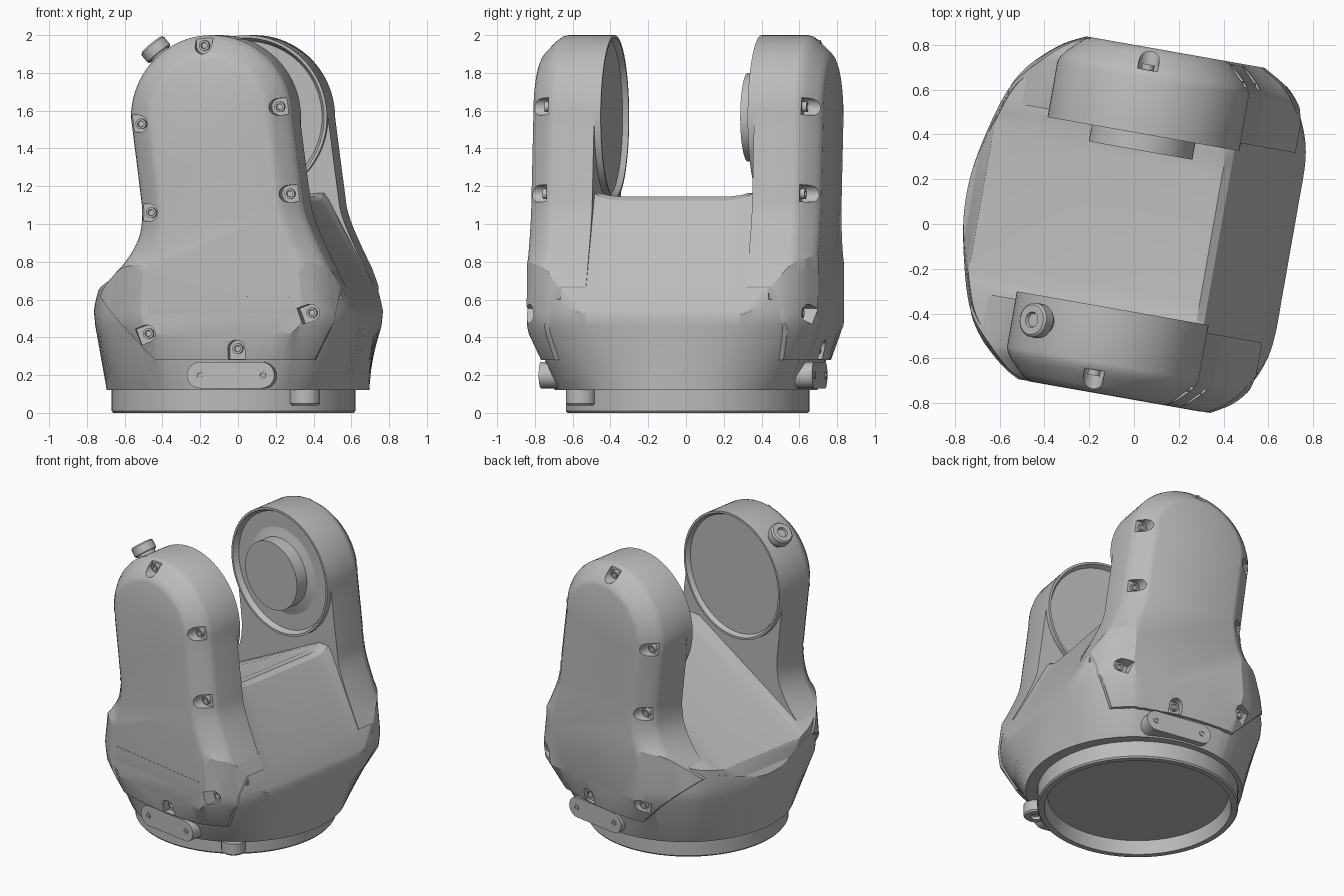
import bpy, bmesh, math
from mathutils import Vector, Matrix

cube = bpy.data.objects.get("Cube")
if cube:
    bpy.data.objects.remove(cube, do_unlink=True)

metal = bpy.data.materials.new("cast grey")
metal.use_nodes = True
GREY = (0.5, 0.5, 0.5, 1)
metal.diffuse_color = GREY
metal.node_tree.nodes["Principled BSDF"].inputs["Base Color"].default_value = GREY
parts = []


def loft_into(bm, rings):
    rows = [[bm.verts.new(p) for p in ring] for ring in rings]
    n = len(rows[0])
    for a, b in zip(rows, rows[1:]):
        for i in range(n):
            j = (i + 1) % n
            bm.faces.new((a[i], a[j], b[j], b[i]))
    bm.faces.new(rows[0][::-1])
    bm.faces.new(rows[-1])


def make(name, *solids, keep=True):
    """One object from one or more capped lofts."""
    bm = bmesh.new()
    for rings in solids:
        loft_into(bm, rings)
    bmesh.ops.recalc_face_normals(bm, faces=bm.faces[:])
    mesh = bpy.data.meshes.new(name)
    bm.to_mesh(mesh)
    bm.free()
    obj = bpy.data.objects.new(name, mesh)
    bpy.context.scene.collection.objects.link(obj)
    if keep:
        parts.append(obj)
    return obj


def boolean(obj, cutter, operation):
    mod = obj.modifiers.new("cut", "BOOLEAN")
    mod.operation, mod.solver, mod.object = operation, "EXACT", cutter
    bpy.context.view_layer.update()
    dg = bpy.context.evaluated_depsgraph_get()
    mesh = bpy.data.meshes.new_from_object(obj.evaluated_get(dg))
    obj.modifiers.clear()
    obj.data = mesh
    bpy.data.objects.remove(cutter, do_unlink=True)


def spline(pts, steps=5):
    p = [Vector(q) for q in pts]
    p = [2 * p[0] - p[1]] + p + [2 * p[-1] - p[-2]]
    out = []
    for a, b, c, d in zip(p, p[1:], p[2:], p[3:]):
        for k in range(steps):
            t = k / steps
            out.append(0.5 * (2 * b + (c - a) * t + (2 * a - 5 * b + 4 * c - d) * t * t
                              + (3 * b - a - 3 * c + d) * t ** 3))
    return out + [p[-2]]


def lathe(profile, origin, axis, n=64):
    q = Vector(axis).to_track_quat("Z", "Y")
    return [[Vector(origin) + q @ Vector((r * math.cos(2 * math.pi * i / n),
                                          r * math.sin(2 * math.pi * i / n), d))
             for i in range(n)] for r, d in profile]


def prism(profile, ys):
    """Side profile (x, z) swept along y."""
    return [[(x, y, z) for x, z in profile] for y in ys]


# Plan outline: flat front and back, one flatter side and one bulged side
right = [(0.715, 0), (0.715, 0.2), (0.71, 0.43), (0.66, 0.6), (0.575, 0.715), (0.44, 0.796)]
left = [(-0.34, 0.796), (-0.47, 0.725), (-0.61, 0.59), (-0.68, 0.46), (-0.745, 0.2), (-0.765, 0)]


def flip(pts):
    return [(x, -y) for x, y in pts]


def flat(a, b, n=10):
    return [Vector(a).lerp(Vector(b), i / n) for i in range(1, n)]


right_run = spline(flip(right[:0:-1]) + right)
left_run = spline(left + flip(left[-2::-1]))
outline = (right_run + flat(right[-1], left[0]) + left_run
           + flat(flip(left)[0], flip(right)[-1]))


def envelope(sx, sy, foot):
    full = [Vector((p.x * sx, p.y * sy)) for p in outline]
    return make("envelope", [
        [(*(p.normalized() * foot), 0.12) for p in full],
        [(*(p * 0.99), 0.46) for p in full],
        [(*p, 0.54) for p in full],
        [(p.x * 0.96, p.y, 0.74) for p in full],
        [(p.x * 0.96, p.y, 2.2) for p in full]], keep=False)


# Base ring, hollow below
make("base_ring", lathe([(0.645, 0.14), (0.645, 0.01), (0.637, 0), (0.6, 0), (0.58, 0.09)],
                        (-0.025, 0.005, 0), (0, 0, 1), 96))

# Tapered lower housing with a bevelled upper rim
lower = [(-0.9, 0.1), (0.9, 0.1), (0.74, 0.4), (0.705, 0.52), (0.66, 0.6), (0.6, 0.61),
         (-0.68, 0.625), (-0.735, 0.57), (-0.8, 0.48), (-0.9, 0.3)]
body = make("lower_housing", prism(lower, (-0.9, 0.9)))
boolean(body, envelope(0.994, 0.972, 0.695), "INTERSECT")

# Saddle between the arms, blended up into them
saddle_side = [(-0.8, 0.3), (0.8, 0.3), (0.735, 0.42), (0.7, 0.54), (0.65, 0.67), (0.41, 1.085),
               (0.385, 1.125), (0.35, 1.145), (0.3, 1.14), (-0.69, 0.65), (-0.735, 0.57)]
lifts = [(0.56, 0.045), (0.43, 0.045), (0.4, 0.022), (0.36, 0.008), (0.29, 0)]
sections = [(-y, h) for y, h in lifts] + lifts[::-1]
saddle = make("saddle", [[(x, y, min(max(z, 1.165 - 0.02 * (h == 0)),
                                     z + h * min(1, max(0, (z - 0.7) / 0.3))))
                          for x, z in saddle_side] for y, h in sections])
boolean(saddle, envelope(0.993, 0.972, 0.68), "INTERSECT")

# Arm side profile: cover bottom, flared foot, round head
CX, CZ, R = -0.028, 1.565, 0.435
SHIFT = 0.008
arm_side = [Vector((-0.32, 0.28)), Vector((0.52, 0.28)), Vector((0.63, 0.48))]
arm_side += spline([(0.655, 0.67), (0.55, 0.88), (0.48, 1.05), (0.455, 1.2), (CX + R, CZ)])
arm_side += [Vector((CX + R * math.cos(math.pi * i / 40), CZ + R * math.sin(math.pi * i / 40)))
             for i in range(1, 40)]
arm_side += spline([(CX - R, CZ), (-0.417, 1.2), (-0.403, 1.05), (-0.423, 0.92),
                    (-0.5, 0.79), (-0.61, 0.68), (-0.655, 0.62)])


def inset(amount):
    out = []
    for i, p in enumerate(arm_side):
        t = (arm_side[(i + 1) % len(arm_side)] - arm_side[i - 1]).normalized()
        w = min(1, max(0, (p.y - 0.62) / 0.25))
        out.append(p + Vector((-t.y, t.x)) * amount * w)
    return out


# Bolts: x, z, opening angle of the pocket, depth of its floor
bolts = [(-0.06, 1.945, 90, 0.68), (0.345, 1.62, 7, 0.68), (0.4, 1.16, 5, 0.68),
         (0.52, 0.53, 200, 0.69), (0.125, 0.34, 270, 0.71), (-0.355, 0.42, 200, 0.71),
         (-0.345, 1.06, 180, 0.68), (-0.4, 1.53, 175, 0.68)]


def pocket(x, z, angle, floor, s):
    a = math.radians(angle)
    pts = [(0.045 * math.cos(math.radians(d)), 0.045 * math.sin(math.radians(d)))
           for d in range(90, 271, 15)] + [(0.055, -0.045), (0.055, 0.045)]
    pts = [(x + u * math.cos(a) - v * math.sin(a), z + u * math.sin(a) + v * math.cos(a))
           for u, v in pts]
    return prism(pts, (s * floor + SHIFT, s * 0.9))


for s, side in ((-1, "front"), (1, "back")):
    # Arm with a softened outer edge and bolt pockets
    arm = make(side + "_arm", [[(p.x, s * y + SHIFT, p.y) for p in inset(d)]
                               for y, d in ((0.43, 0), (0.645, 0), (0.67, 0.008), (0.7, 0.03),
                                            (0.75, 0.08), (0.77, 0.105), (0.78, 0.13))])
    boolean(arm, envelope(1, 1, 0.715), "INTERSECT")
    for cut in (arm, body):
        boolean(cut, make("pockets", *[pocket(*b, s) for b in bolts], keep=False), "DIFFERENCE")
    make(side + "_bolts", *[lathe([(0.028, -0.02), (0.028, 0.025), (0.017, 0.025), (0.015, 0.012)],
                                  (x, s * f + SHIFT, z), (0, s, 0), 16) for x, z, a, f in bolts])

    # Inner drum: open dish in front, stepped boss at the back
    drum = [(R, -0.05), (R, 0), (0.42, 0)]
    if s < 0:
        drum += [(0.405, -0.03)]
    else:
        drum += [(0.4, -0.04), (0.34, -0.048), (0.28, -0.03), (0.235, -0.015), (0.235, 0.075)]
    make(side + "_drum", lathe(drum, (CX, s * 0.395 + SHIFT, CZ), (0, -s, 0), 80))

    # Oblong tag plate with two screws
    tag = [(0.09 + (0.165 if d < 90 else -0.165) + 0.07 * math.cos(math.radians(d)),
            0.2 + 0.07 * math.sin(math.radians(d)))
           for d in list(range(-90, 90, 15)) + [89.9] + list(range(90, 271, 15))]
    make(side + "_tag", prism(tag, (s * 0.55, s * 0.735)))
    make(side + "_tag_screws", *[lathe([(0.02, -0.01), (0.02, 0.006), (0.011, 0.006), (0.01, 0)],
                                       (0.09 + dx, s * 0.735, 0.2), (0, s, 0), 16)
                                 for dx in (-0.17, 0.17)])

# Plug on the shoulder of the front arm
plug_dir = Vector((-0.64, 0, 0.77)).normalized()
make("shoulder_plug", lathe([(0.06, -0.04), (0.06, 0.012), (0.072, 0.012), (0.077, 0.02),
                             (0.077, 0.068), (0.067, 0.078), (0.035, 0.078), (0.03, 0.063)],
                            Vector((CX - 0.02, -0.5, CZ - 0.01)) + plug_dir * R, plug_dir, 32))

# Stop foot under the housing
make("stop_foot", lathe([(0.08, 0.125), (0.08, 0.05), (0.07, 0.04), (0.035, 0.04), (0.03, 0.06)],
                        (0.446, -0.485, 0), (0, 0, 1), 32))

# Turn the whole assembly, colour and shade it
turn = Matrix.Rotation(math.radians(-10), 4, "Z")
bpy.ops.object.select_all(action="DESELECT")
for obj in parts:
    obj.data.transform(turn)
    obj.data.materials.clear()
    obj.data.materials.append(metal)
    obj.select_set(True)
bpy.context.view_layer.objects.active = parts[0]
bpy.ops.object.shade_smooth_by_angle(angle=math.radians(25))
